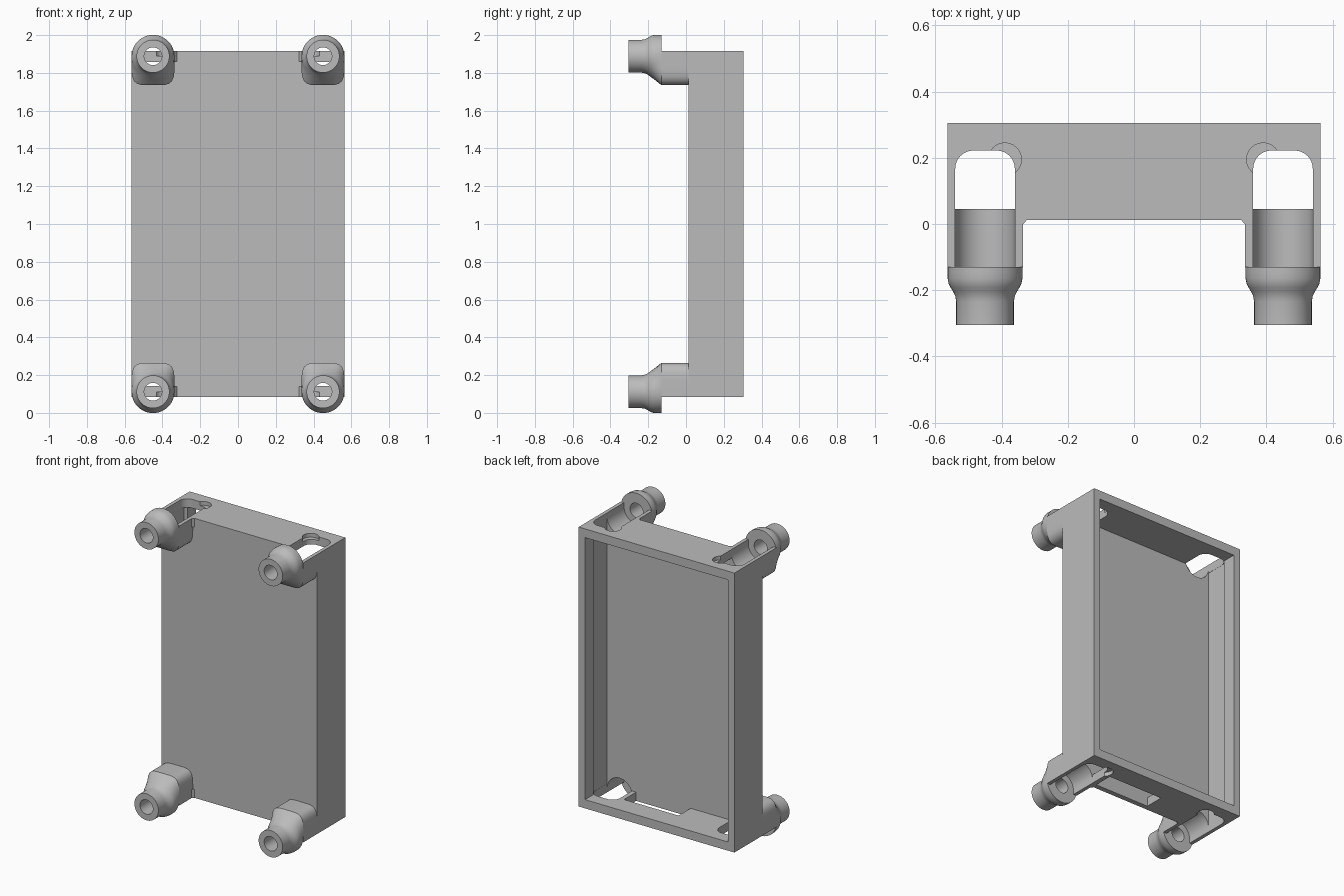
import bpy, bmesh, math
from mathutils import Vector

old = bpy.data.objects.get("Cube")
if old:
    bpy.data.objects.remove(old, do_unlink=True)

grey = bpy.data.materials.new("plain_grey")
grey.use_nodes = True
colour = (0.5, 0.5, 0.5, 1)
grey.diffuse_color = colour
grey.node_tree.nodes["Principled BSDF"].inputs["Base Color"].default_value = colour

# Main dimensions
HALF_W, END_Z, BACK, FRONT = 0.564, 0.915, 0.305, 0.012
FLOOR = 0.045            # inner face of the front plate
PEG_X, PEG_Z = 0.45, 0.888   # mounting peg centre, z measured from mid height
SLOT = 0.09              # half width of the leg channel
PEG_BACK = -0.13
CORNERS = [(sx, sz) for sx in (-1, 1) for sz in (-1, 1)]


def finish(name, bm, smooth=False):
    bmesh.ops.recalc_face_normals(bm, faces=bm.faces)
    mesh = bpy.data.meshes.new(name)
    bm.to_mesh(mesh)
    bm.free()
    mesh.materials.append(grey)
    ob = bpy.data.objects.new(name, mesh)
    bpy.context.collection.objects.link(ob)
    if smooth:
        shade(ob)
    return ob


def shade(ob):
    bpy.ops.object.select_all(action="DESELECT")
    ob.select_set(True)
    bpy.context.view_layer.objects.active = ob
    bpy.ops.object.shade_smooth_by_angle(angle=math.radians(35))


def prism(name, points, offset):
    """Extrude a closed 3D outline along an offset."""
    bm = bmesh.new()
    face = bm.faces.new([bm.verts.new(p) for p in points])
    grown = bmesh.ops.extrude_face_region(bm, geom=[face])["geom"]
    verts = [g for g in grown if isinstance(g, bmesh.types.BMVert)]
    bmesh.ops.translate(bm, verts=verts, vec=Vector(offset))
    return finish(name, bm)


def box(name, x0, x1, y0, y1, z0, z1):
    outline = [(x0, y0, z0), (x1, y0, z0), (x1, y1, z0), (x0, y1, z0)]
    return prism(name, outline, (0, 0, z1 - z0))


def arc(cx, cy, r, start, end, n):
    for i in range(n + 1):
        a = math.radians(start + (end - start) * i / n)
        yield cx + r * math.cos(a), cy + r * math.sin(a)


def cut(ob, cutters):
    for c in cutters:
        c.hide_render = True
        mod = ob.modifiers.new("cut", "BOOLEAN")
        mod.operation, mod.solver, mod.object = "DIFFERENCE", "EXACT", c
    bpy.context.view_layer.update()
    graph = bpy.context.evaluated_depsgraph_get()
    mesh = bpy.data.meshes.new_from_object(ob.evaluated_get(graph))
    ob.modifiers.clear()
    ob.data = mesh
    for c in cutters:
        bpy.data.objects.remove(c, do_unlink=True)
    shade(ob)


def place(sx, sz, u, y, w):
    """Corner-local (u, y, w) about the peg centre to model space."""
    return sx * (PEG_X + u), y, 1 + sz * (PEG_Z + w)


def block_radius(a):
    """Distance from the peg centre to the rounded leg outline."""
    c, s, n = abs(math.cos(a)), abs(math.sin(a)), 5
    return ((c / 0.114) ** n + (s / 0.153) ** n) ** (-1 / n)


def channel_cutter(sx, sz):
    uw = list(arc(0, 0, SLOT, 180, 360, 24)) + [(SLOT, 0.2), (-SLOT, 0.2)]
    pts = [place(sx, sz, u, PEG_BACK, w) for u, w in uw]
    return prism("channel_cutter", pts, (0, 0.23, 0))


def slot_cutter(sx, sz):
    r, end = 0.055, 0.222
    uy = [(-SLOT, 0), (SLOT, 0)]
    uy += list(arc(SLOT - r, end - r, r, 0, 90, 8))
    uy += list(arc(r - SLOT, end - r, r, 90, 180, 8))
    pts = [place(sx, sz, u, y, -0.06) for u, y in uy]
    return prism("slot_cutter", pts, (0, 0, sz * 0.3))


def recess_cutter(sx, sz):
    ring = list(arc(-0.06, 0.195, 0.05, 0, 345, 23))
    pts = [place(sx, sz, u, y, 0.002) for u, y in ring]
    return prism("recess_cutter", pts, (0, 0, sz * 0.1))


# Tray housing: open at the back, with a lip along both long sides
housing = box("housing", -HALF_W, HALF_W, FRONT, BACK, 1 - END_Z, 1 + END_Z)
inner_z = END_Z - 0.057
cutters = [
    box("cavity", -0.541, 0.541, FLOOR, 0.215, 1 - inner_z, 1 + inner_z),
    box("opening", -0.518, 0.518, 0.2, 0.4, 1 - inner_z, 1 + inner_z),
    box("cable_slot", -0.065, 0.33, FLOOR, 0.17, 0, 0.2),
]
for sx, sz in CORNERS:
    cutters += [channel_cutter(sx, sz), slot_cutter(sx, sz), recess_cutter(sx, sz)]
cut(housing, cutters)

# Peg profile: y, radius, share of the leg outline blended in
PEG = [(PEG_BACK, 0.047, 0), (PEG_BACK, 0.113, 1), (-0.145, 0.113, 0.7),
       (-0.165, 0.113, 0.3), (-0.18, 0.11, 0.1), (-0.192, 0.104, 0.03),
       (-0.205, 0.096, 0), (-0.218, 0.09, 0), (-0.235, 0.087, 0),
       (-0.305, 0.087, 0), (-0.305, 0.047, 0)]
SIDES = 48


def peg(name, sx, sz):
    bm = bmesh.new()
    rings = []
    for y, radius, blend in PEG:
        ring = []
        for i in range(SIDES):
            a = math.tau * i / SIDES
            r = radius
            if math.sin(a) < -0.001:
                r += blend * max(0, block_radius(a) - radius)
            ring.append(bm.verts.new(place(sx, sz, r * math.cos(a), y, r * math.sin(a))))
        rings.append(ring)
    for k, ring in enumerate(rings):
        nxt = rings[(k + 1) % len(rings)]
        for i in range(SIDES):
            j = (i + 1) % SIDES
            bm.faces.new((ring[i], ring[j], nxt[j], nxt[i]))
    return finish(name, bm, True)


# Four legs, each a rounded channel ending in a bored peg
for sx, sz in CORNERS:
    label = ("upper" if sz > 0 else "lower") + ("_left" if sx > 0 else "_right")
    uw = []
    for i in range(25):
        a = math.pi + math.pi * i / 24
        r = block_radius(a)
        uw.append((r * math.cos(a), r * math.sin(a)))
    top = END_Z - PEG_Z
    uw += [(0.114, top), (-0.114, top)]
    leg = prism(label + "_leg", [place(sx, sz, u, PEG_BACK, w) for u, w in uw],
                (0, FLOOR - PEG_BACK, 0))
    # start the channel slightly ahead so the leg is open at the peg end
    opener = channel_cutter(sx, sz)
    opener.location.y = -0.02
    cut(leg, [opener])
    peg(label + "_peg", sx, sz)

    # Small corner web where the leg meets the end wall
    x, z = sx * 0.336, 1 + sz * END_Z
    web = [(x, FRONT, z), (x - sx * 0.012, FRONT, z), (x, FRONT - 0.014, z)]
    prism(label + "_web", web, (0, 0, -sz * 0.055))
